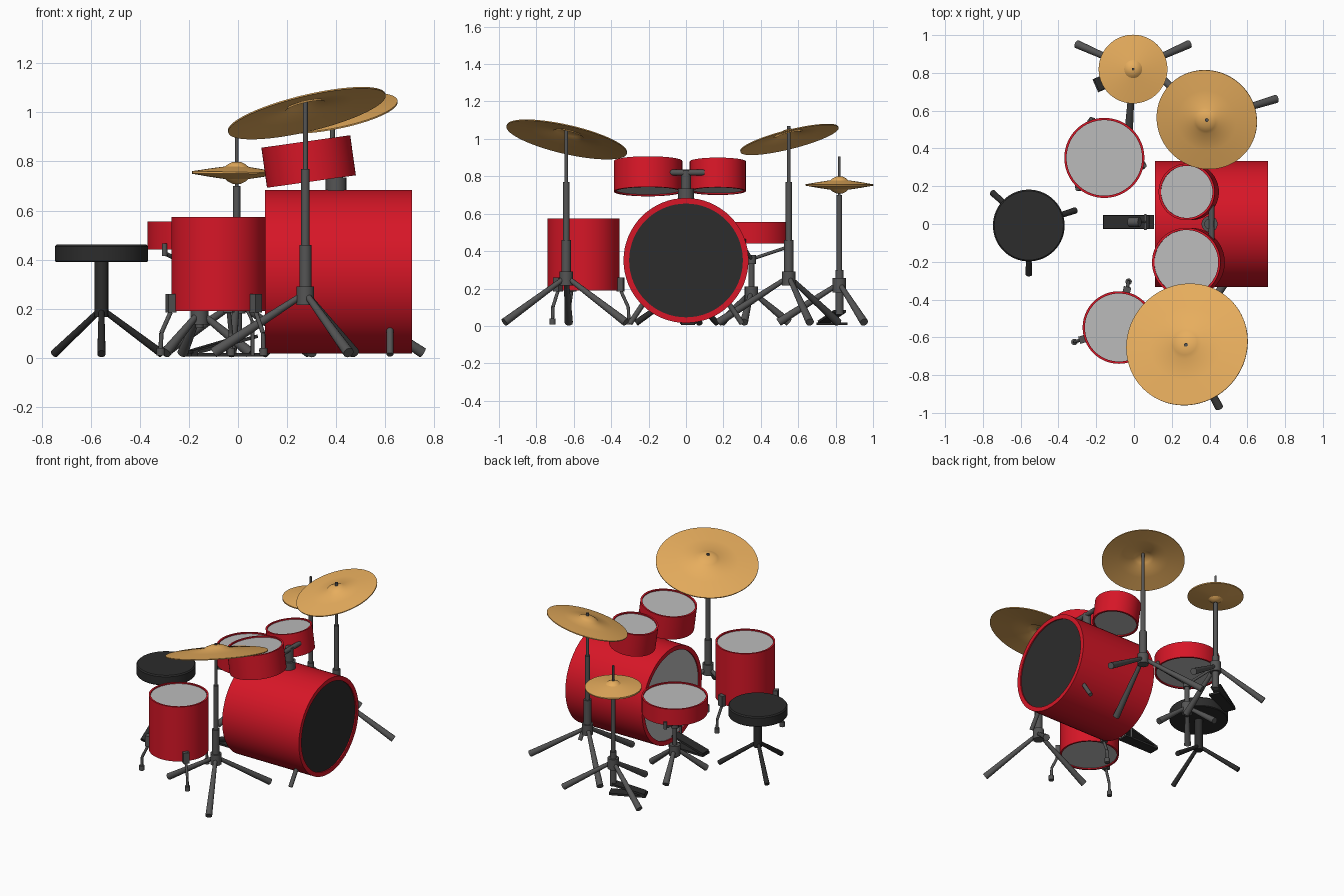
import bpy, bmesh
from math import sin, cos, radians
from mathutils import Vector, Matrix

if "Cube" in bpy.data.objects:
    bpy.data.objects.remove(bpy.data.objects["Cube"])


def material(name, rgb):
    m = bpy.data.materials.new(name)
    m.diffuse_color = (*rgb, 1)
    m.use_nodes = True
    m.node_tree.nodes["Principled BSDF"].inputs["Base Color"].default_value = m.diffuse_color
    return m


RED = material("red_shell", (0.68, 0.008, 0.02))
HEAD = material("drum_head", (0.5, 0.5, 0.5))
BLACK = material("black", (0.025, 0.025, 0.025))
METAL = material("dark_metal", (0.09, 0.09, 0.09))
BRONZE = material("bronze", (0.8, 0.42, 0.11))


def finish(name, bm, mat, matrix):
    bmesh.ops.recalc_face_normals(bm, faces=bm.faces)
    me = bpy.data.meshes.new(name)
    bm.to_mesh(me)
    bm.free()
    for p in me.polygons:
        p.use_smooth = True
    me.set_sharp_from_angle(angle=radians(32))
    me.materials.append(mat)
    ob = bpy.data.objects.new(name, me)
    ob.matrix_world = matrix
    bpy.context.collection.objects.link(ob)
    return ob


def lathe(name, profile, loc, axis, mat, steps=64):
    """Spin an (r, z) profile round an axis that starts at loc."""
    bm = bmesh.new()
    vs = [bm.verts.new((r, 0, z)) for r, z in profile]
    es = [bm.edges.new(p) for p in zip(vs, vs[1:])]
    bmesh.ops.spin(bm, geom=vs + es, cent=(0, 0, 0), axis=(0, 0, 1),
                   angle=radians(360), steps=steps)
    bmesh.ops.remove_doubles(bm, verts=bm.verts, dist=1e-5)
    rot = Vector(axis).to_track_quat('Z', 'Y').to_matrix().to_4x4()
    return finish(name, bm, mat, Matrix.Translation(loc) @ rot)


def rod(name, a, b, r1, r2=None, mat=METAL, steps=16):
    a, b = Vector(a), Vector(b)
    d = (b - a).length
    return lathe(name, [(0, 0), (r1, 0), (r2 or r1, d), (0, d)], a, b - a, mat, steps)


def box(name, loc, size, mat=METAL, tilt=0, turn=0):
    bm = bmesh.new()
    bmesh.ops.create_cube(bm, size=1, matrix=Matrix.Diagonal((*size, 1)))
    return finish(name, bm, mat, Matrix.Translation(loc) @ Matrix.Rotation(turn, 4, 'Z')
                  @ Matrix.Rotation(tilt, 4, 'Y'))


def polar(c, angle, r, z):
    return Vector((c[0] + r * cos(radians(angle)), c[1] + r * sin(radians(angle)), z))


def drum(name, centre, axis, r, depth, rim, top=HEAD, bottom=HEAD, inset=0.008):
    h = depth / 2
    i = r - rim
    lathe(name + "_shell", [(i, -h + 0.03), (i, -h), (r, -h), (r, h), (i, h), (i, h - 0.03)],
          centre, axis, RED)
    n = Vector(axis).normalized()
    for side, s, mat in (("top", 1, top), ("bottom", -1, bottom)):
        p = Vector(centre) + n * s * (h - inset)
        lathe(f"{name}_{side}_head", [(0, 0), (i + 0.002, 0), (i + 0.002, -0.006), (0, -0.006)],
              p, n * s, mat)


def cymbal(name, centre, axis, r, h):
    t = 0.006
    top = [(0, h), (0.1 * r, h * 0.97), (0.2 * r, h * 0.75), (0.26 * r, h * 0.52),
           (0.6 * r, h * 0.3), (r, 0)]
    under = [(x, z - t) for x, z in reversed(top)]
    lathe(name, top + under, centre, axis, BRONZE, 80)


def tripod(name, c, angles, r, hub_z, mat=METAL, thin=0.013, thick=0.022):
    for k, a in enumerate(angles):
        rod(f"{name}_leg_{k + 1}", polar(c, a, 0.02, hub_z), polar(c, a, r, thick * 0.9),
            thin, thick, mat)


def stand(name, c, angles, r, tubes, hub_z=0.25):
    """Tripod plus telescoping tubes given as (radius, z_low, z_high)."""
    tripod(name, c, angles, r, hub_z)
    rod(name + "_hub", (*c, hub_z - 0.035), (*c, hub_z + 0.04), 0.036)
    for k, (tr, z0, z1) in enumerate(tubes):
        rod(f"{name}_tube_{k + 1}", (*c, z0), (*c, z1), tr)


# Bass drum with spurs
drum("bass_drum", (0.41, 0, 0.35), (1, 0, 0), 0.334, 0.6, 0.03, top=BLACK)
for side, s in (("left", 1), ("right", -1)):
    rod(f"bass_spur_{side}", (0.62, s * 0.225, 0.125), (0.62, s * 0.3, 0.012), 0.014)

# Bass pedal
box("bass_pedal_base", (-0.03, 0.01, 0.012), (0.27, 0.075, 0.014), BLACK)
box("bass_pedal_board", (-0.04, 0.01, 0.055), (0.25, 0.07, 0.014), BLACK, tilt=radians(-15))
for s in (-1, 1):
    rod("bass_pedal_post", (0.06, 0.01 + s * 0.035, 0.01), (0.06, 0.01 + s * 0.035, 0.15), 0.008)
rod("bass_pedal_axle", (0.06, -0.03, 0.145), (0.06, 0.05, 0.145), 0.008)
rod("beater_rod", (0.06, 0.01, 0.145), (0.0, 0.01, 0.27), 0.006)
rod("beater", (-0.025, 0.01, 0.26), (0.03, 0.01, 0.285), 0.025)

# Rack toms and their mount
tilt = (-sin(radians(8)), 0, cos(radians(8)))
drum("small_tom", (0.29, 0.17, 0.80), tilt, 0.15, 0.16, 0.012)
drum("large_tom", (0.288, -0.203, 0.80), tilt, 0.183, 0.165, 0.012)
rod("tom_mount_base", (0.4, 0, 0.66), (0.4, 0, 0.735), 0.043)
rod("tom_mount_post", (0.4, 0, 0.73), (0.4, 0, 0.83), 0.028)
rod("tom_mount_bar", (0.41, -0.1, 0.82), (0.41, 0.1, 0.82), 0.016)
for s in (-1, 1):
    rod("tom_mount_arm", (0.41, s * 0.09, 0.82), (0.35, s * 0.11, 0.81), 0.016)

# Floor tom with three bent legs
ft = (-0.08, -0.548)
drum("floor_tom", (*ft, 0.382), (0, 0, 1), 0.192, 0.385, 0.012)
for k in range(3):
    a = 78 + 120 * k
    pts = [polar(ft, a, *p) for p in ((0.205, 0.26), (0.205, 0.185), (0.245, 0.1), (0.248, 0.02))]
    for p, q in zip(pts, pts[1:]):
        rod(f"floor_tom_leg_{k + 1}", p, q, 0.009)
    rod(f"floor_tom_foot_{k + 1}", polar(ft, a, 0.248, 0.008), polar(ft, a, 0.248, 0.04), 0.017)
    box(f"floor_tom_bracket_{k + 1}", polar(ft, a, 0.203, 0.222), (0.035, 0.04, 0.075),
        turn=radians(a))

# Snare on a basket stand
sn = (-0.157, 0.35)
drum("snare", (*sn, 0.4975), (0, 0, 1), 0.212, 0.115, 0.012)
stand("snare_stand", sn, (109, 229, 349), 0.21, [(0.016, 0.12, 0.38)], 0.17)
rod("snare_basket_hub", (*sn, 0.33), (*sn, 0.38), 0.025)
for k in range(3):
    a = 109 + 120 * k
    rod(f"snare_arm_{k + 1}", polar(sn, a, 0.01, 0.36), polar(sn, a, 0.215, 0.425), 0.009)
    rod(f"snare_grip_{k + 1}", polar(sn, a, 0.217, 0.415), polar(sn, a, 0.217, 0.465), 0.011)

# Crash and ride cymbals on stands
cr, rd = (0.275, -0.64), (0.385, 0.55)
stand("crash_stand", cr, (58, 178, 298), 0.375,
      [(0.025, 0.22, 0.46), (0.017, 0.46, 0.77), (0.01, 0.77, 1.065)])
cymbal("crash_cymbal", (0.28, -0.637, 1.0), (-0.24, 0.23, 1), 0.33, 0.055)
stand("ride_stand", rd, (17, 137, 257), 0.385,
      [(0.025, 0.22, 0.46), (0.017, 0.46, 0.77), (0.01, 0.77, 1.07)])
cymbal("ride_cymbal", (0.385, 0.552, 1.0), (-0.19, -0.25, 1), 0.27, 0.05)

# Hi-hat: facing pair of cymbals, stand and pedal
hh = (-0.005, 0.82)
stand("hihat_stand", hh, (24, 156, 266), 0.325,
      [(0.022, 0.06, 0.3), (0.015, 0.25, 0.7), (0.007, 0.7, 0.905)], 0.215)
cymbal("hihat_top", (*hh, 0.757), (0.02, 0, 1), 0.182, 0.042)
cymbal("hihat_bottom", (*hh, 0.75), (0, 0, -1), 0.182, 0.042)
box("hihat_pedal_base", (-0.095, 0.78, 0.012), (0.24, 0.075, 0.014), BLACK, turn=radians(24))
box("hihat_pedal_board", (-0.1, 0.78, 0.05), (0.22, 0.07, 0.014), BLACK,
    tilt=radians(-15), turn=radians(24))

# Throne
th = (-0.557, -0.008)
lathe("throne_seat", [(0, 0.39), (0.186, 0.39), (0.19, 0.395), (0.19, 0.453), (0.183, 0.461),
                      (0, 0.461)], (*th, 0), (0, 0, 1), BLACK)
rod("throne_post", (*th, 0.165), (*th, 0.395), 0.028, mat=BLACK)
tripod("throne", th, (138, 18, 270), 0.26, 0.185, BLACK, 0.012, 0.017)
